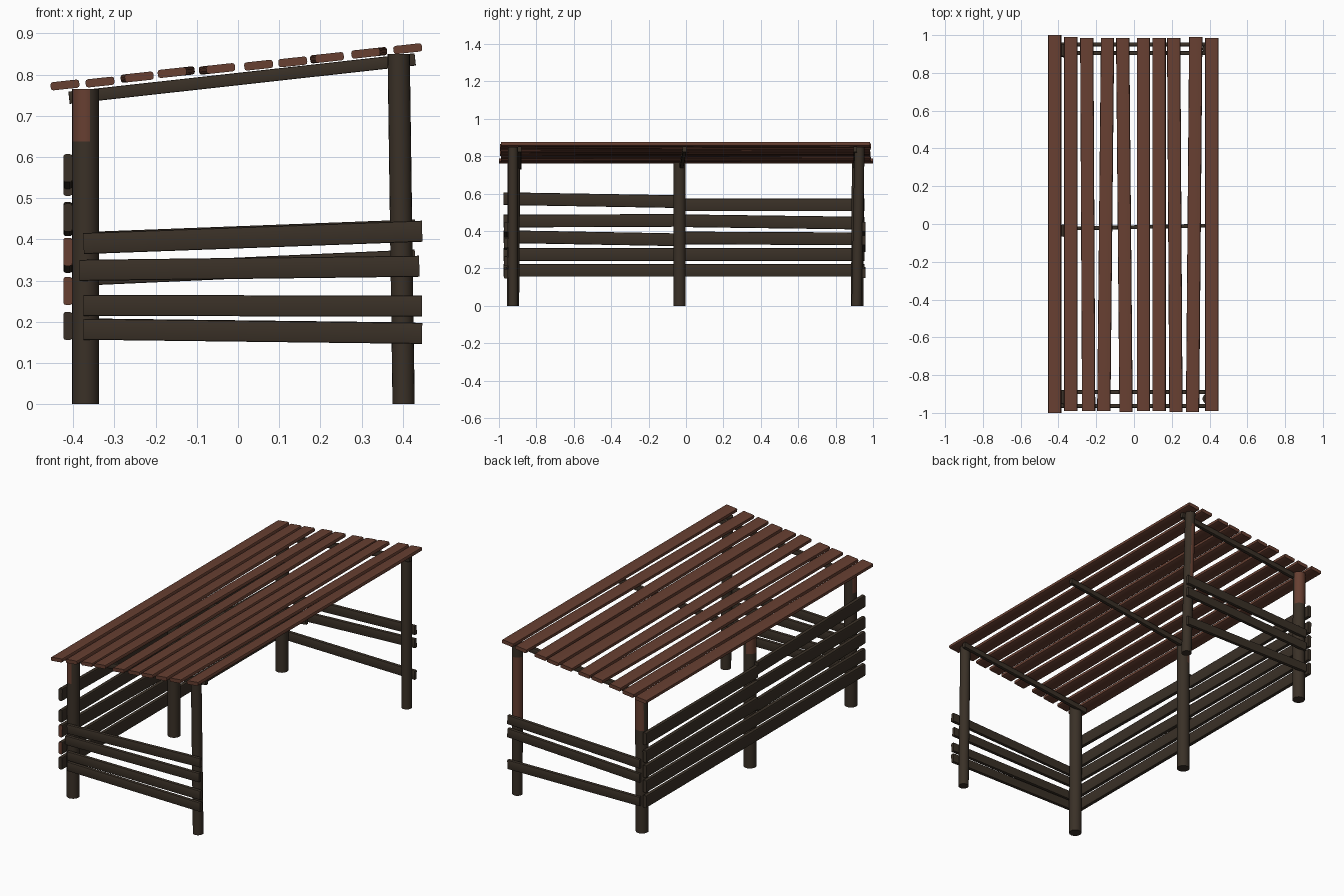
import bpy, bmesh, math
from mathutils import Vector, Matrix

if "Cube" in bpy.data.objects:
    bpy.data.objects.remove(bpy.data.objects["Cube"])


def material(name, rgb):
    m = bpy.data.materials.new(name)
    m.diffuse_color = (*rgb, 1)
    m.use_nodes = True
    m.node_tree.nodes["Principled BSDF"].inputs["Base Color"].default_value = m.diffuse_color
    return m


DARK = material("dark weathered wood", (0.042, 0.030, 0.020))
RED = material("reddish brown wood", (0.135, 0.050, 0.031))


def finish(bm, name, mats, smooth=False):
    me = bpy.data.meshes.new(name)
    bmesh.ops.recalc_face_normals(bm, faces=bm.faces)
    bm.to_mesh(me)
    bm.free()
    for m in mats:
        me.materials.append(m)
    ob = bpy.data.objects.new(name, me)
    bpy.context.collection.objects.link(ob)
    if smooth:
        bpy.ops.object.select_all(action='DESELECT')
        ob.select_set(True)
        bpy.context.view_layer.objects.active = ob
        bpy.ops.object.shade_smooth_by_angle(angle=math.radians(40))
    return ob


def board(name, p0, p1, width, thick, flat, mats, bevel=0.006, red_end=False):
    """Rounded plank from p0 to p1; 'flat' is the direction its broad face points."""
    p0, p1 = Vector(p0), Vector(p1)
    d = (p1 - p0).normalized()
    side = Vector(flat).cross(d).normalized()
    n = d.cross(side)
    bm = bmesh.new()
    bmesh.ops.create_cube(bm, size=1)
    bmesh.ops.scale(bm, vec=((p1 - p0).length, width, thick), verts=bm.verts)
    long_edges = [e for e in bm.edges
                  if abs((e.verts[0].co - e.verts[1].co).normalized().x) > 0.9]
    bmesh.ops.bevel(bm, geom=long_edges, offset=bevel, segments=2,
                    profile=0.5, affect='EDGES')
    rot = Matrix((d, side, n)).transposed().to_4x4()
    bmesh.ops.transform(bm, matrix=Matrix.Translation((p0 + p1) / 2) @ rot, verts=bm.verts)
    bm.normal_update()
    if red_end:
        for f in bm.faces:
            if f.normal.y < -0.9:
                f.material_index = 1
    return finish(bm, name, mats, True)


def post(name, foot, top, r, red=None):
    """Round post; red = (low z, high z, facing direction) of a worn patch."""
    foot, top = Vector(foot), Vector(top)
    n, rings = 20, 12
    bm = bmesh.new()
    loops = []
    for i in range(rings + 1):
        c = foot.lerp(top, i / rings)
        loops.append([bm.verts.new((c.x + r * math.cos(2 * math.pi * k / n),
                                    c.y + r * math.sin(2 * math.pi * k / n), c.z))
                      for k in range(n)])
    for a, b in zip(loops, loops[1:]):
        for k in range(n):
            f = bm.faces.new((a[k], a[(k + 1) % n], b[(k + 1) % n], b[k]))
            f.normal_update()
            if red:
                lo, hi, face_dir = red
                z = f.calc_center_median().z
                if lo < z < hi and f.normal.dot(Vector(face_dir).normalized()) > 0.35:
                    f.material_index = 1
    bm.faces.new(loops[0][::-1])
    bm.faces.new(loops[-1])
    return finish(bm, name, (DARK, RED), True)


# posts: three along the back (low side), two along the open side
post("back_post_near", (-0.37, -0.925, 0), (-0.37, -0.92, 0.765), 0.033, (0.61, 0.76, (-1, -0.6, 0)))
post("back_post_middle", (-0.37, -0.035, 0), (-0.37, -0.035, 0.765), 0.033, (0.62, 0.77, (-1, 0.5, 0)))
post("back_post_far", (-0.37, 0.915, 0), (-0.37, 0.92, 0.765), 0.033, (0.6, 0.77, (0.3, 1, 0)))
post("open_post_near", (0.402, -0.925, 0), (0.39, -0.925, 0.85), 0.027)
post("open_post_far", (0.402, 0.912, 0), (0.39, 0.928, 0.85), 0.027, (0.45, 0.78, (-1, 1, 0)))

# sloping rafters
for label, y0, y1 in (("near", -0.89, -0.89), ("middle", -0.025, -0.008), ("far", 0.905, 0.905)):
    board("rafter_" + label, (-0.41, y0, 0.744), (0.43, y1, 0.837), 0.03, 0.02,
          (0, 1, 0), (DARK,), 0.003)

# roof slats: x at far end, x at near end, height, far y, near y
slats = [(-0.42, -0.42, 0.775, 1.0, -1.0), (-0.335, -0.335, 0.782, 0.99, -0.99),
         (-0.25, -0.24, 0.794, 0.985, -0.99), (-0.14, -0.16, 0.806, 0.985, -0.99),
         (-0.06, -0.042, 0.814, 0.985, -0.995), (0.05, 0.05, 0.823, 0.985, -0.99),
         (0.133, 0.133, 0.831, 0.985, -0.99), (0.21, 0.222, 0.841, 0.985, -0.995),
         (0.327, 0.31, 0.853, 0.99, -0.995), (0.412, 0.412, 0.863, 0.985, -0.99)]
for i, (xf, xn, z, yf, yn) in enumerate(slats):
    tilt = 0.108
    mid = (xf + xn) / 2
    board(f"roof_slat_{i + 1}", (xn, yn, z + (xn - mid) * tilt), (xf, yf, z + (xf - mid) * tilt),
          0.07, 0.02, (-tilt, 0, 1), (RED,))

# back planks, split at the middle post: z at near end, middle; middle, far end
planks = [(0.19, 0.19, 0.19, 0.19), (0.275, 0.275, 0.275, 0.275), (0.37, 0.353, 0.363, 0.358),
          (0.453, 0.457, 0.455, 0.442), (0.573, 0.557, 0.54, 0.54)]
for i, (a, b, c, d) in enumerate(planks):
    board(f"back_plank_near_{i + 1}", (-0.413, -0.975, a), (-0.413, -0.03, b), 0.068, 0.022,
          (1, 0, 0), (DARK, RED), red_end=i in (1, 2))
    board(f"back_plank_far_{i + 1}", (-0.413, -0.03, c), (-0.413, 0.955, d), 0.068, 0.022,
          (1, 0, 0), (DARK,))

# end rails: four on the near end, three on the far end
near = [(-0.375, 0.39, 0.447, 0.42), (-0.385, 0.325, 0.44, 0.335),
        (-0.375, 0.24, 0.447, 0.238), (-0.375, 0.182, 0.447, 0.172)]
far = [(-0.385, 0.392, 0.43, 0.423), (-0.385, 0.313, 0.43, 0.35), (-0.385, 0.183, 0.43, 0.173)]
for label, y, rails in (("near", -0.963, near), ("far", 0.951, far)):
    for i, (x0, z0, x1, z1) in enumerate(rails):
        board(f"{label}_rail_{i + 1}", (x0, y, z0), (x1, y, z1), 0.051, 0.02,
              (0, 1, 0), (DARK,), 0.004)
